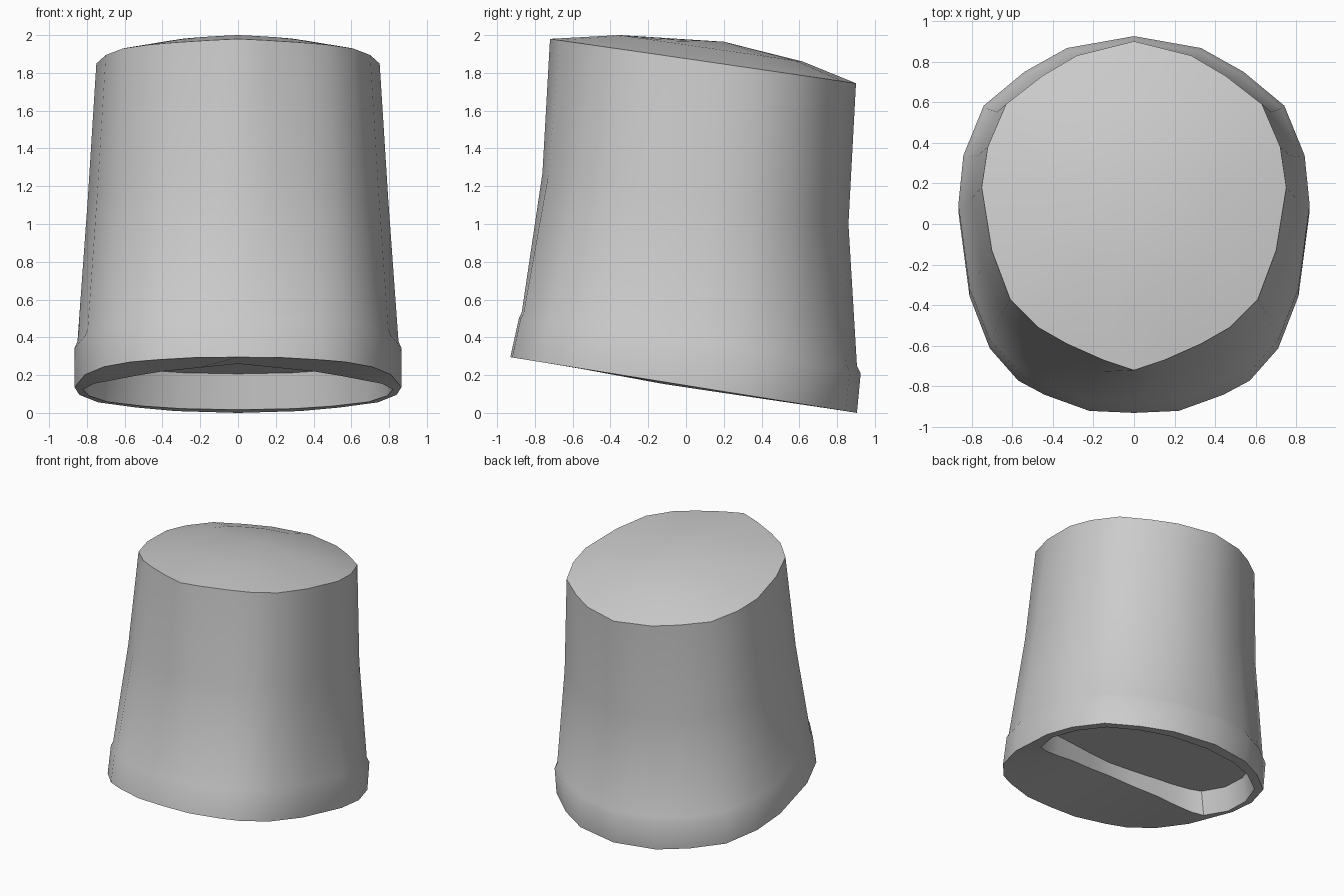
import bpy, bmesh

if "Cube" in bpy.data.objects:
    bpy.data.objects.remove(bpy.data.objects["Cube"])

# Half outlines (x, y) from front centre to back centre
BOTTOM = [(0, -.93), (.22, -.92), (.44, -.84), (.57, -.77), (.71, -.61), (.81, -.35),
          (.865, .07), (.84, .32), (.74, .57), (.54, .74), (.33, .86), (0, .92)]
TOP = [(0, -.72), (.15, -.67), (.33, -.59), (.47, -.51), (.61, -.37), (.70, -.13),
       (.75, .18), (.72, .38), (.63, .59), (.45, .73), (.28, .83), (0, .90)]
# Inner lip of the underside: a shelf across the front, a thin rim elsewhere
LIP = [(0, -.27, .26), (.2, -.25, .24), (.4, -.22, .22), (.55, -.2, .195), (.68, -.17, .17),
       (.76, -.13, .155)]
LIP += [(x, y, .135 - .148 * y) for x, y in
        [(.82, .07), (.79, .3), (.69, .52), (.5, .67), (.3, .76), (0, .8)]]


def mirror(half):
    return half + [(-x, y, z) for x, y, z in half[-2:0:-1]]


def ring(t, front, back, sx=1.0):
    """Blend bottom and top outlines, fitted between (y, z) at front and back."""
    pts = [(a[0] + (b[0] - a[0]) * t, a[1] + (b[1] - a[1]) * t) for a, b in zip(BOTTOM, TOP)]
    lo, hi = pts[0][1], pts[-1][1]
    half = []
    for x, y in pts:
        k = (y - lo) / (hi - lo)
        half.append((x * sx, front[0] + (back[0] - front[0]) * k,
                     front[1] + (back[1] - front[1]) * k))
    return mirror(half)


# Tilted rings from the recess ceiling, out around the cuff and up to the dome
top = ring(1, (-.72, 1.98), (.90, 1.745))
dome = [(x * .6, .2 + (y - .2) * .6, 1.848 + (z - 1.848) * .6 + .073) for x, y, z in top]
ceiling = mirror([(x * .97, y * .98, .325 - .148 * y) for x, y, z in LIP])
rings = [
    ceiling,
    mirror(LIP),
    ring(0, (-.93, .295), (.905, 0)),
    ring(0, (-.885, .50), (.925, .21)),
    ring(.02, (-.87, .53), (.905, .25), .985),
    ring(.6, (-.76, 1.27), (.86, 1.0)),
    top,
    dome,
]

bm = bmesh.new()
loops = [[bm.verts.new(p) for p in r] for r in rings]
n = len(loops[0])
for a, b in zip(loops, loops[1:]):
    for i in range(n):
        j = (i + 1) % n
        bm.faces.new((a[i], a[j], b[j], b[i]))
bm.faces.new(loops[0][::-1])
peak = bm.verts.new((0, .2, 1.965))
for i in range(n):
    bm.faces.new((loops[-1][i], loops[-1][(i + 1) % n], peak))
bmesh.ops.recalc_face_normals(bm, faces=bm.faces)

# Sleeve
mesh = bpy.data.meshes.new("sleeve")
bm.to_mesh(mesh)
bm.free()
sleeve = bpy.data.objects.new("sleeve", mesh)
bpy.context.collection.objects.link(sleeve)
bpy.context.view_layer.objects.active = sleeve
sleeve.select_set(True)
bpy.ops.object.shade_smooth_by_angle(angle=0.65)
